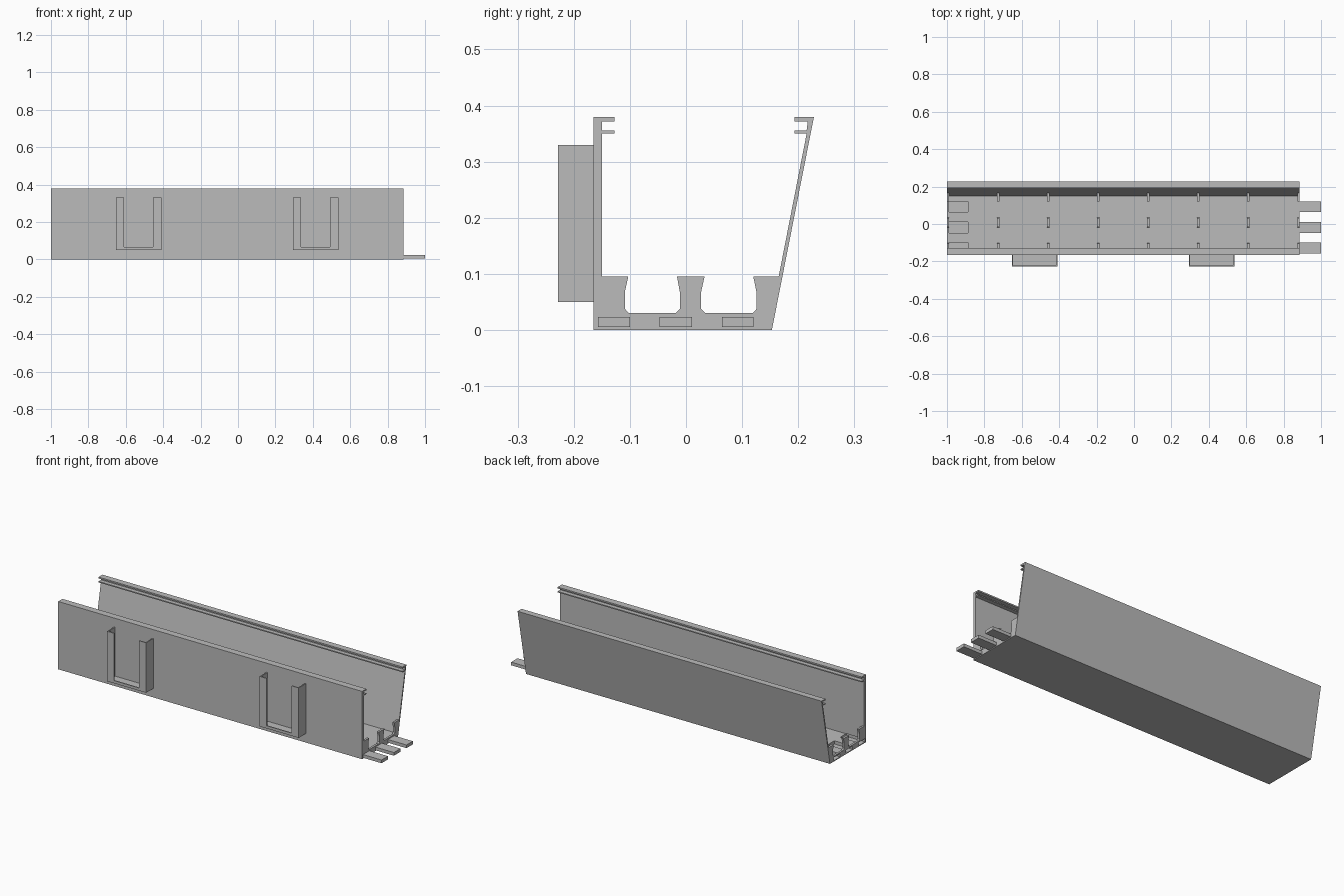
import bpy
import bmesh
from mathutils import Vector

cube = bpy.data.objects.get("Cube")
if cube:
    bpy.data.objects.remove(cube, do_unlink=True)

X0, X1 = -1.0, 0.885      # ends of the channel
FLOOR = 0.023             # top of the floor plate
TABS = [(-0.157, -0.1), (-0.047, 0.011), (0.064, 0.12)]

grey = bpy.data.materials.new("plain grey")
grey.use_nodes = True
grey.diffuse_color = (0.5, 0.5, 0.5, 1)
grey.node_tree.nodes["Principled BSDF"].inputs["Base Color"].default_value = (0.5, 0.5, 0.5, 1)


def extrude(name, points, direction):
    """Extrude a flat outline of 3D points along a direction."""
    bm = bmesh.new()
    face = bm.faces.new([bm.verts.new(p) for p in points])
    moved = bmesh.ops.extrude_face_region(bm, geom=[face], use_keep_orig=True)["geom"]
    verts = [v for v in moved if isinstance(v, bmesh.types.BMVert)]
    bmesh.ops.translate(bm, verts=verts, vec=Vector(direction))
    bmesh.ops.recalc_face_normals(bm, faces=bm.faces)
    mesh = bpy.data.meshes.new(name)
    bm.to_mesh(mesh)
    bm.free()
    mesh.materials.append(grey)
    ob = bpy.data.objects.new(name, mesh)
    bpy.context.collection.objects.link(ob)
    return ob


def along_x(name, outline, x0, x1):
    return extrude(name, [(x0, y, z) for y, z in outline], (x1 - x0, 0, 0))


def box(name, x0, x1, y0, y1, z0, z1):
    return along_x(name, [(y0, z0), (y1, z0), (y1, z1), (y0, z1)], x0, x1)


# Channel: upright front wall, floor, leaning back wall, double lips on top
shell = along_x("channel", [
    (-0.165, 0), (0.153, 0), (0.228, 0.38), (0.193, 0.38), (0.193, 0.372),
    (0.217, 0.372), (0.215, 0.356), (0.193, 0.356), (0.193, 0.35),
    (0.215, 0.35), (0.151, FLOOR), (-0.15, FLOOR), (-0.15, 0.35),
    (-0.127, 0.35), (-0.127, 0.356), (-0.15, 0.356), (-0.15, 0.372),
    (-0.127, 0.372), (-0.127, 0.38), (-0.165, 0.38)], X0, X1)

# Joining tabs on one end, matching sockets cut into the other
for i, (y0, y1) in enumerate(TABS):
    box(f"tab_{i + 1}", X1, 1.0, y0, y1, 0.005, FLOOR)
    cutter = box("socket_cutter", X0 - 0.05, -0.887, y0, y1, 0.005, FLOOR + 0.001)
    cutter.hide_render = True
    cut = shell.modifiers.new("socket", 'BOOLEAN')
    cut.operation = 'DIFFERENCE'
    cut.solver = 'EXACT'
    cut.object = cutter
    bpy.context.view_layer.objects.active = shell
    bpy.ops.object.modifier_apply(modifier=cut.name)
    bpy.data.objects.remove(cutter, do_unlink=True)

# Ribs: three flared posts on a low bar, repeated along the channel
rib = [(-0.151, FLOOR), (0.151, FLOOR), (0.166, 0.095),
       (0.12, 0.095), (0.126, 0.066), (0.126, 0.038), (0.119, 0.03),
       (0.035, 0.03), (0.027, 0.038), (0.027, 0.068), (0.033, 0.095),
       (-0.016, 0.095), (-0.011, 0.068), (-0.011, 0.038), (-0.019, 0.03),
       (-0.102, 0.03), (-0.109, 0.038), (-0.109, 0.068), (-0.103, 0.095),
       (-0.151, 0.095)]
THICK, COUNT = 0.012, 8
for i in range(COUNT):
    x = X0 + i * (X1 - X0 - THICK) / (COUNT - 1)
    along_x(f"rib_{i + 1}", rib, x, x + THICK)

# Card holders: thin open-topped pockets with a U-shaped front frame
T = 0.006
for side, x0 in (("right", -0.653), ("left", 0.293)):
    x1, z0, z1 = x0 + 0.243, 0.05, 0.33
    a, b, c = x0 + 0.044, x1 - 0.044, z0 + 0.015
    frame = [(x0, z0), (x1, z0), (x1, z1), (b, z1), (b, c), (a, c), (a, z1), (x0, z1)]
    extrude(f"{side}_holder_frame", [(x, -0.228, z) for x, z in frame], (0, T, 0))
    tray = [(x0, z0), (x1, z0), (x1, z1), (x1 - T, z1), (x1 - T, z0 + T),
            (x0 + T, z0 + T), (x0 + T, z1), (x0, z1)]
    extrude(f"{side}_holder_sides", [(x, -0.228 + T, z) for x, z in tray],
            (0, 0.063 - T, 0))
